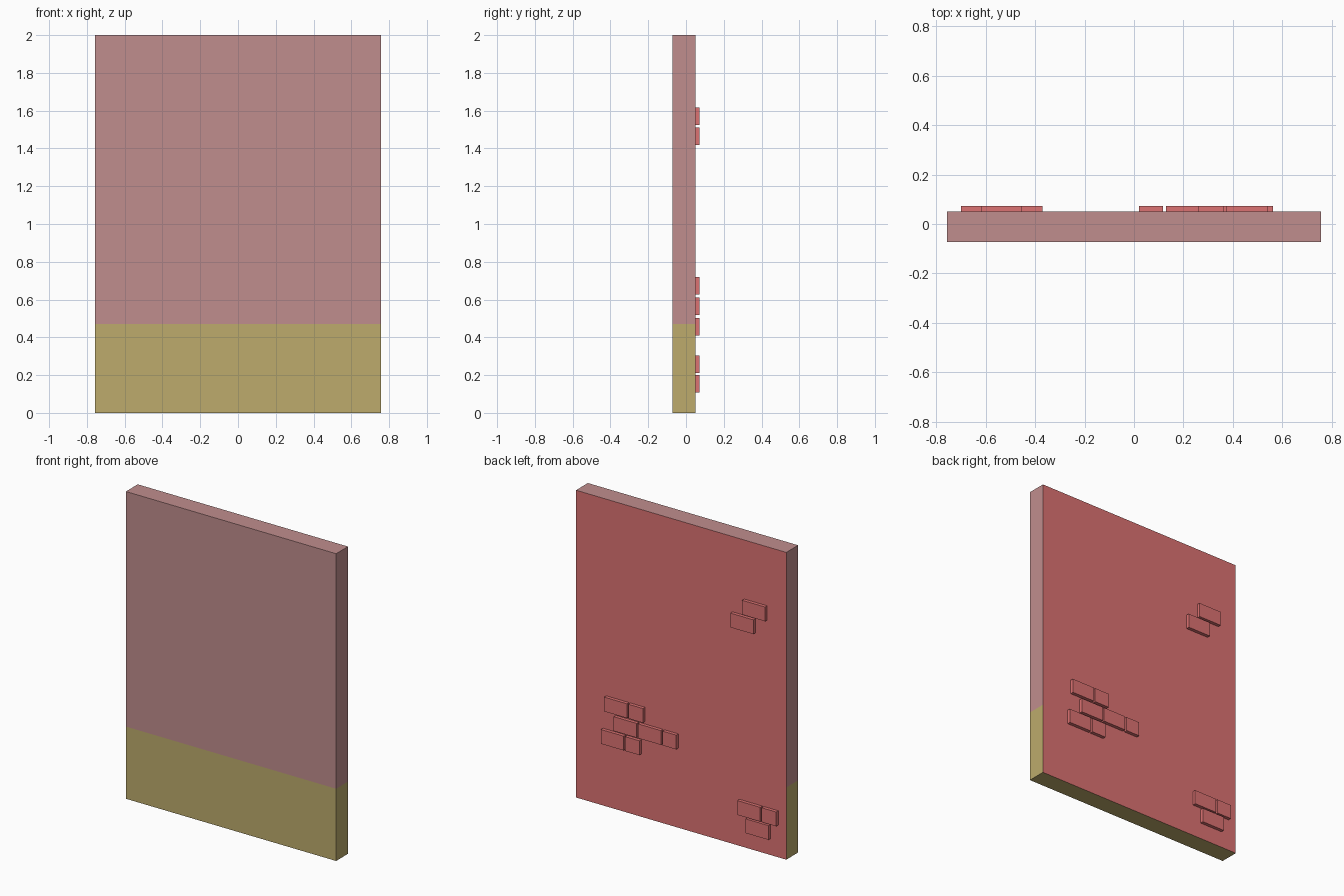
import bpy, bmesh

if "Cube" in bpy.data.objects:
    bpy.data.objects.remove(bpy.data.objects["Cube"])


def material(name, color):
    m = bpy.data.materials.new(name)
    m.diffuse_color = (*color, 1)
    m.use_nodes = True
    m.node_tree.nodes["Principled BSDF"].inputs["Base Color"].default_value = m.diffuse_color
    return m


plaster = material("plaster", (0.53, 0.27, 0.27))
dado = material("dado_paint", (0.51, 0.41, 0.15))
brick_red = material("brick_red", (0.72, 0.17, 0.17))


def box(name, x0, x1, y0, y1, z0, z1, mats):
    bm = bmesh.new()
    bmesh.ops.create_cube(bm, size=1)
    for v in bm.verts:
        v.co = (x1 if v.co.x > 0 else x0,
                y1 if v.co.y > 0 else y0,
                z1 if v.co.z > 0 else z0)
    mesh = bpy.data.meshes.new(name)
    bm.to_mesh(mesh)
    bm.free()
    for m in mats:
        mesh.materials.append(m)
    ob = bpy.data.objects.new(name, mesh)
    bpy.context.collection.objects.link(ob)
    return ob


HALF_W, FRONT, BACK, TOP = 0.757, -0.072, 0.05, 2.0
SPLIT = 0.47

# Wall panel: painted lower band, plaster above, brick-coloured outside face
wall = box("wall", -HALF_W, HALF_W, FRONT, BACK, 0, TOP, [plaster, dado, brick_red])
bm = bmesh.new()
bm.from_mesh(wall.data)
bmesh.ops.bisect_plane(bm, geom=bm.verts[:] + bm.edges[:] + bm.faces[:],
                       plane_co=(0, 0, SPLIT), plane_no=(0, 0, 1))
bm.normal_update()
for f in bm.faces:
    if f.normal.y > 0.5:
        f.material_index = 2
    elif f.calc_center_median().z < SPLIT:
        f.material_index = 1
bm.to_mesh(wall.data)
bm.free()

# Raised bricks on the back: row bottom z, then x spans in that row
rows = [
    (1.523, [(-0.62, -0.455)]),
    (1.417, [(-0.535, -0.37)]),
    (0.627, [(0.375, 0.54), (0.26, 0.365)]),
    (0.518, [(0.305, 0.47), (0.13, 0.295), (0.02, 0.118)]),
    (0.41, [(0.398, 0.563), (0.285, 0.388)]),
    (0.21, [(-0.585, -0.42), (-0.70, -0.595)]),
    (0.107, [(-0.645, -0.48)]),
]
for r, (z, spans) in enumerate(rows):
    for i, (x0, x1) in enumerate(spans):
        box(f"brick_{r}_{i}", x0, x1, BACK - 0.002, 0.072, z, z + 0.093, [brick_red])
